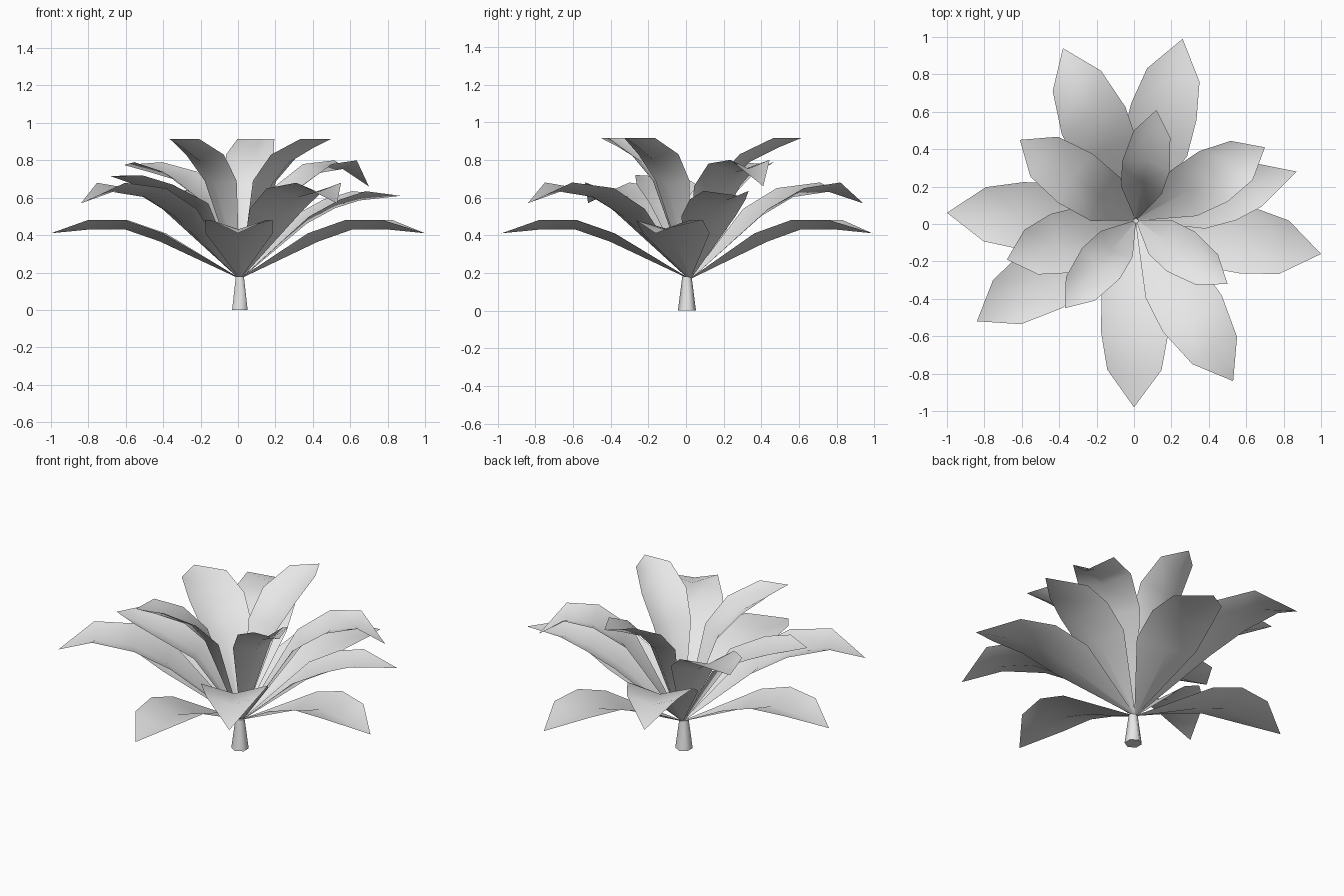
import bpy
import bmesh
from math import atan2, sin, cos
from mathutils import Vector

cube = bpy.data.objects.get("Cube")
if cube:
    bpy.data.objects.remove(cube, do_unlink=True)

# One pale grey for the whole plant
grey = bpy.data.materials.new("pale_grey")
grey.use_nodes = True
grey.diffuse_color = (0.8, 0.8, 0.8, 1)
grey.node_tree.nodes["Principled BSDF"].inputs["Base Color"].default_value = (0.8, 0.8, 0.8, 1)

CENTRE = Vector((0.01, 0.02, 0))
FOLD = 0.05  # how far the midrib sinks below the leaf edges


def finish(bm, name):
    for face in bm.faces:
        face.smooth = True
    mesh = bpy.data.meshes.new(name)
    bm.to_mesh(mesh)
    bm.free()
    mesh.materials.append(grey)
    obj = bpy.data.objects.new(name, mesh)
    bpy.context.collection.objects.link(obj)
    return obj


def leaf(name, tip, profile):
    """Folded leaf; profile rows are (reach as share of tip, edge height, half width)."""
    aim = Vector((tip[0], tip[1], 0)) - CENTRE
    length = aim.length
    out = aim.normalized()
    side = Vector((-out.y, out.x, 0))
    path = [(0.01, 0.175, 0.008)] + [(s * length, z, w) for s, z, w in profile]
    bm = bmesh.new()
    rows = []
    for i, (r, z, w) in enumerate(path[:-1]):
        before, after = path[max(i - 1, 0)], path[i + 1]
        slope = atan2(after[1] - before[1], after[0] - before[0])
        sink = FOLD if i else 0.004
        edge = CENTRE + out * r + Vector((0, 0, z))
        rib = edge + out * sink * sin(slope) - Vector((0, 0, sink * cos(slope)))
        rows.append([bm.verts.new(p) for p in (edge + side * w, rib, edge - side * w)])
    for a, b in zip(rows, rows[1:]):
        for k in range(2):
            bm.faces.new((a[k], a[k + 1], b[k + 1], b[k]))
    r, z, w = path[-1]
    end = bm.verts.new(CENTRE + out * r + Vector((0, 0, z)))
    for k in range(2):
        bm.faces.new((rows[-1][k], rows[-1][k + 1], end))
    finish(bm, name)


# Leaf profiles from the lowest whorl to the upright heart
low = [(0.4, 0.41, 0.18), (0.6, 0.48, 0.18), (0.8, 0.48, 0.145), (1, 0.41, 0)]
middle = [(0.38, 0.54, 0.17), (0.58, 0.65, 0.185), (0.81, 0.68, 0.14), (1, 0.57, 0)]
shelf = [(0.38, 0.5, 0.15), (0.57, 0.59, 0.155), (0.74, 0.635, 0.125), (1, 0.61, 0)]
arched = [(0.37, 0.66, 0.14), (0.6, 0.78, 0.155), (0.82, 0.8, 0.12), (1, 0.66, 0)]
raised = [(0.26, 0.61, 0.14), (0.52, 0.74, 0.16), (0.79, 0.79, 0.13), (1, 0.775, 0)]
spread = [(0.31, 0.57, 0.155), (0.59, 0.67, 0.165), (0.81, 0.72, 0.125), (1, 0.715, 0)]
upright = [(0.27, 0.69, 0.11), (0.49, 0.83, 0.13), (0.78, 0.915, 0.1), (1, 0.915, 0)]

leaves = {
    "low_leaf": (low, [(-1, 0.06), (1, -0.16), (0, -0.98), (0.26, 0.99)]),
    "middle_leaf": (middle, [(-0.38, 0.94), (-0.84, -0.52), (0.53, -0.84)]),
    "shelf_leaf": (shelf, [(0.87, 0.28)]),
    "arched_leaf": (arched, [(0.7, 0.41)]),
    "raised_leaf": (raised, [(-0.61, 0.45)]),
    "spread_leaf": (spread, [(-0.68, -0.19)]),
    "upright_leaf": (upright, [(-0.37, -0.45), (0.5, -0.32), (0.12, 0.61)]),
}
for name, (profile, tips) in leaves.items():
    for n, tip in enumerate(tips, 1):
        leaf(f"{name}_{n}", tip, profile)

# Tapered stem
bm = bmesh.new()
bmesh.ops.create_cone(bm, cap_ends=True, segments=6, radius1=0.048, radius2=0.025, depth=0.18)
bmesh.ops.translate(bm, verts=bm.verts, vec=(0.01, 0.005, 0.09))
stem = finish(bm, "stem")
bpy.context.view_layer.objects.active = stem
stem.select_set(True)
bpy.ops.object.shade_smooth_by_angle(angle=1.1)
